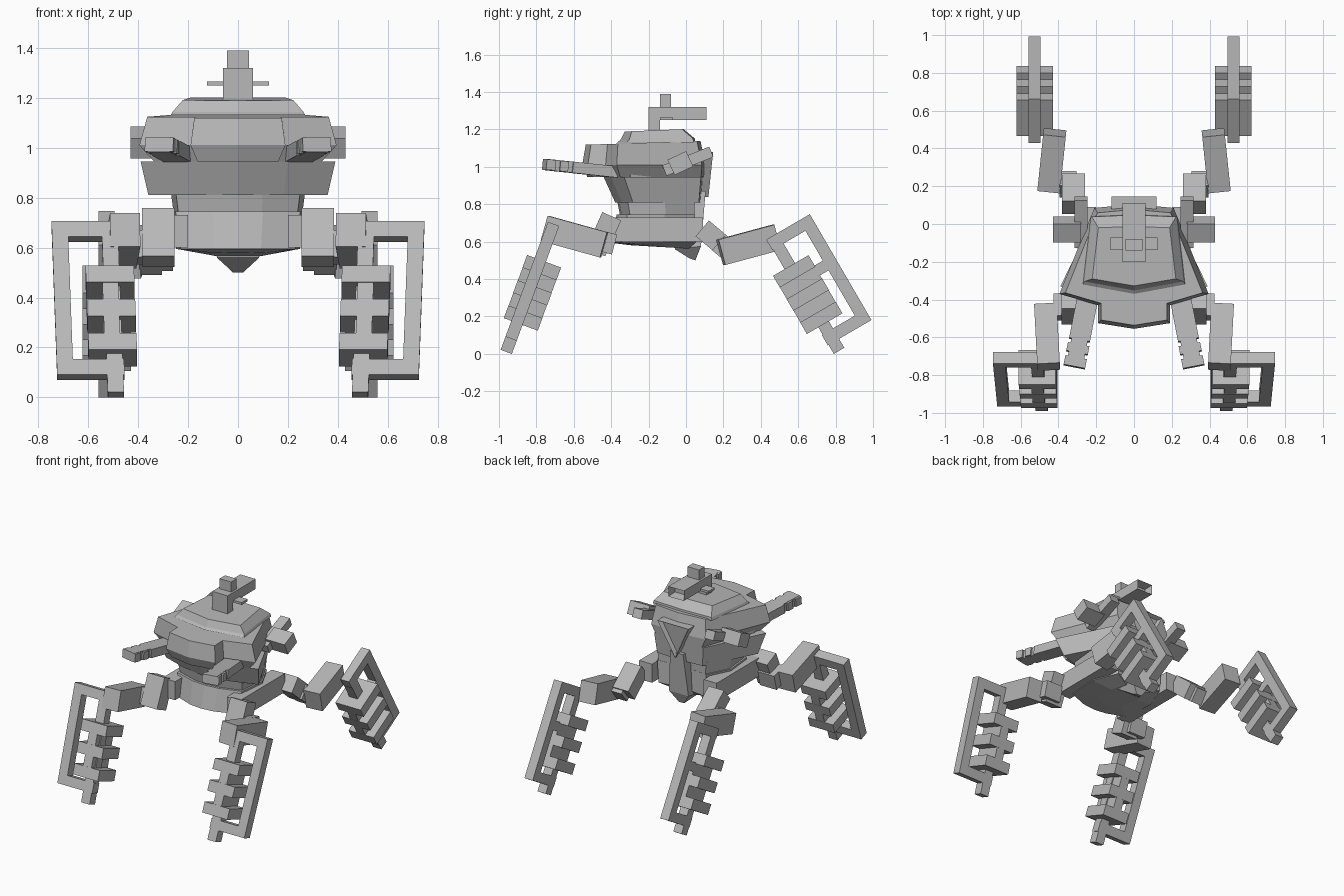
import bpy, bmesh, math
from mathutils import Matrix, Vector, Euler

if "Cube" in bpy.data.objects:
    bpy.data.objects.remove(bpy.data.objects["Cube"])

grey = bpy.data.materials.new("hull grey")
grey.diffuse_color = (0.48, 0.48, 0.48, 1)
grey.use_nodes = True
grey.node_tree.nodes["Principled BSDF"].inputs["Base Color"].default_value = grey.diffuse_color
MIRROR = Matrix.Scale(-1, 4, (1, 0, 0))


def finish(name, bm):
    bmesh.ops.recalc_face_normals(bm, faces=bm.faces)
    me = bpy.data.meshes.new(name)
    bm.to_mesh(me)
    bm.free()
    me.materials.append(grey)
    ob = bpy.data.objects.new(name, me)
    bpy.context.collection.objects.link(ob)
    return ob


def boxes(name, ranges, m=Matrix()):
    """One object from boxes given as ((x0,x1),(y0,y1),(z0,z1)), moved by m."""
    bm = bmesh.new()
    for r in ranges:
        mid = Vector([(a + b) / 2 for a, b in r])
        size = Matrix.Diagonal([abs(b - a) for a, b in r] + [1])
        bmesh.ops.create_cube(bm, size=1, matrix=m @ Matrix.Translation(mid) @ size)
    return finish(name, bm)


def block(name, c, size, rot=(0, 0, 0), pair=True):
    """Turned box, mirrored to the other side when pair is set."""
    m = Matrix.Translation(c) @ Euler([math.radians(a) for a in rot]).to_matrix().to_4x4()
    r = [(-s / 2, s / 2) for s in size]
    for tag, side in (("right", Matrix()), ("left", MIRROR))[:2 if pair else 1]:
        boxes(name + ("_" + tag if pair else ""), [r], side @ m)


def loft(name, rings):
    """Skin symmetric rings; each is the right half (x, y, z) from back to front centre."""
    bm = bmesh.new()
    loops = []
    for half in rings:
        pts = half + [(-x, y, z) for x, y, z in reversed(half) if x > 0]
        loops.append([bm.verts.new(p) for p in pts])
    n = len(loops[0])
    for a, b in zip(loops, loops[1:]):
        for i in range(n):
            j = (i + 1) % n
            bm.faces.new((a[i], a[j], b[j], b[i]))
    bm.faces.new(loops[0])
    bm.faces.new(loops[-1])
    return finish(name, bm)


def ring(profile, z, sx=1, sy=1, dy=0, tilt=0):
    return [(x * sx, y * sy + dy, z + tilt * y) for x, y in profile]


# Hull tiers
upper = [(0, .105), (.21, .085), (.395, -.37), (.19, -.43), (.19, -.525), (0, -.555)]
lower = [(0, .09), (.19, .08), (.39, -.33), (.2, -.4), (0, -.44)]
base = [(0, .03), (.19, .05), (.27, -.12), (.25, -.33), (.1, -.38), (0, -.39)]
deck = [(0, .05), (.23, .04), (.27, -.32), (0, -.37)]
loft("upper_hull", [ring(upper, .945, .85, .95), ring(upper, 1.01),
                    ring(upper, 1.135, .92, .93, -.02, .03)])
loft("lower_hull", [ring(lower, .81, .92, .86), ring(lower, .945)])
loft("hull_waist", [ring(base, .73, .95, .9), ring(base, .83, 1, .95)])
loft("belly", [ring(base, .565, .4, .7, -.02, -.04), ring(base, .595, .92, 1.05),
               ring(base, .745, 1.0, .95)])
loft("top_deck", [ring(deck, 1.13), ring(deck, 1.15, .97, .95, 0, .02),
                  ring(deck, 1.2, .82, .75, -.05, .03)])
loft("hull_joint", [ring(lower, .93, .84, .9), ring(lower, .97, .84, .9)])

# Tail column, running from the rear port down below the belly
loft("tail_keel", [[(.02, .05, .5), (.03, .02, .51)],
                   [(.075, .08, .575), (.085, -.06, .56)],
                   [(.05, .105, .87), (.05, 0, .87)]])

# Triangular rear port with a recessed opening
bm = bmesh.new()
tri = [bm.verts.new(p) for p in ((-.12, .145, 1.08), (.12, .145, 1.08), (0, .12, .84))]
back = [bm.verts.new(p) for p in ((-.12, .0, 1.08), (.12, .0, 1.08), (0, .0, .84))]
front = bm.faces.new(tri)
bm.faces.new(back)
for i in range(3):
    bm.faces.new((tri[i], tri[i - 1], back[i - 1], back[i]))
bmesh.ops.recalc_face_normals(bm, faces=bm.faces)
bmesh.ops.inset_region(bm, faces=[front], thickness=.025, depth=0)
bmesh.ops.translate(bm, verts=front.verts, vec=(0, -.027, 0))
finish("rear_port", bm)

# Roof turret: post, sight block, cross bar and hollow beam
block("turret_post", (0, -.17, 1.255), (.12, .06, .13), pair=False)
block("sight_block", (0, -.11, 1.32), (.09, .06, .14), pair=False)
block("cross_bar", (0, -.105, 1.258), (.25, .065, .016), pair=False)
bm = bmesh.new()
bmesh.ops.create_cube(bm, size=1, matrix=Matrix.Translation((0, -.045, 1.285))
                      @ Matrix.Diagonal((.12, .31, .07, 1)))
end = max(bm.faces, key=lambda f: f.calc_center_median().y)
bmesh.ops.inset_region(bm, faces=[end], thickness=.015, depth=0)
bmesh.ops.translate(bm, verts=end.verts, vec=(0, -.06, 0))
finish("turret_beam", bm)

# Side pods and their tilted rails
block("side_pod", (.355, -.03, 1.02), (.15, .11, .09), (25, 0, 0))
block("side_rail", (.28, .01, 1.03), (.07, .27, .06), (22, 0, 0))

# Front guns: thick rear, narrow core with side lugs
aim = Matrix.Translation((.247, -.4, .975)) @ Euler(
    (math.radians(-6), 0, math.radians(11))).to_matrix().to_4x4()
gun = [((-.056, .056), (-.22, .06), (-.03, .03)), ((-.044, .044), (-.365, -.2), (-.03, .03)),
       ((-.058, .058), (-.29, -.245), (-.028, .028)), ((-.058, .058), (-.365, -.315), (-.028, .028))]


# Leg frames in local axes: u across, t thickness, v down the leg
def leg_matrix(origin, u, t, v):
    m = Matrix((u, t, v)).transposed().to_4x4()
    m.translation = origin
    return m


def frame(foot):
    t = (-.032, .032)
    return [((0, .065), t, (0, .655)), ((0, .27), t, (0, .065)),
            ((0, .27), t, (.59, .655)), ((.2, .265), t, (0, foot))]


def teeth(start, hu, ht, su, st, shift=0):
    uc, out = .226, []
    for k in range(5):
        a, b = (hu, ht) if k % 2 == 0 else (su, st)
        out.append(((uc - a, uc + a), (shift - b, shift + b),
                    (start + .072 * k, start + .072 * (k + 1))))
    return out


fv = Vector((-.035, -.347, -.938)).normalized()
ft = Vector((0, .938, -.347))
front_m = leg_matrix((.747, -.708, .695), (-1, 0, 0), ft, fv)
rear_m = leg_matrix((.526, .662, .747), (0, -.864, -.503), (1, 0, 0), (0, .503, -.864))
cross = [((0, .12), (-.032, .032), (.25, .31))]

for tag, side in (("right", Matrix()), ("left", MIRROR)):
    boxes("gun_" + tag, gun, side @ aim)
    boxes("front_leg_frame_" + tag, frame(.73), side @ front_m)
    boxes("front_leg_teeth_" + tag, teeth(.205, .097, .097, .032, .096, .022), side @ front_m)
    boxes("rear_leg_frame_" + tag, frame(.71) + cross, side @ rear_m)
    boxes("rear_leg_teeth_" + tag, teeth(.186, .11, .097, .109, .032), side @ rear_m)

# Thighs and hips
block("front_thigh", (.46, -.597, .627), (.12, .33, .14), (-15.5, 0, -3))
block("front_hip", (.32, -.44, .64), (.13, .11, .21), (-24, 0, 0))
block("front_hip_link", (.36, -.44, .6), (.13, .12, .11), (-15, 0, 0))
block("rear_thigh", (.435, .335, .583), (.12, .31, .14), (15, 0, 6))
block("rear_hip", (.32, .16, .61), (.12, .19, .11), (-40, 0, 0))
block("rear_hip_link", (.35, .21, .56), (.09, .1, .1), (-40, 0, 0))
block("hip_beam", (.25, -.16, .665), (.1, .5, .13))
